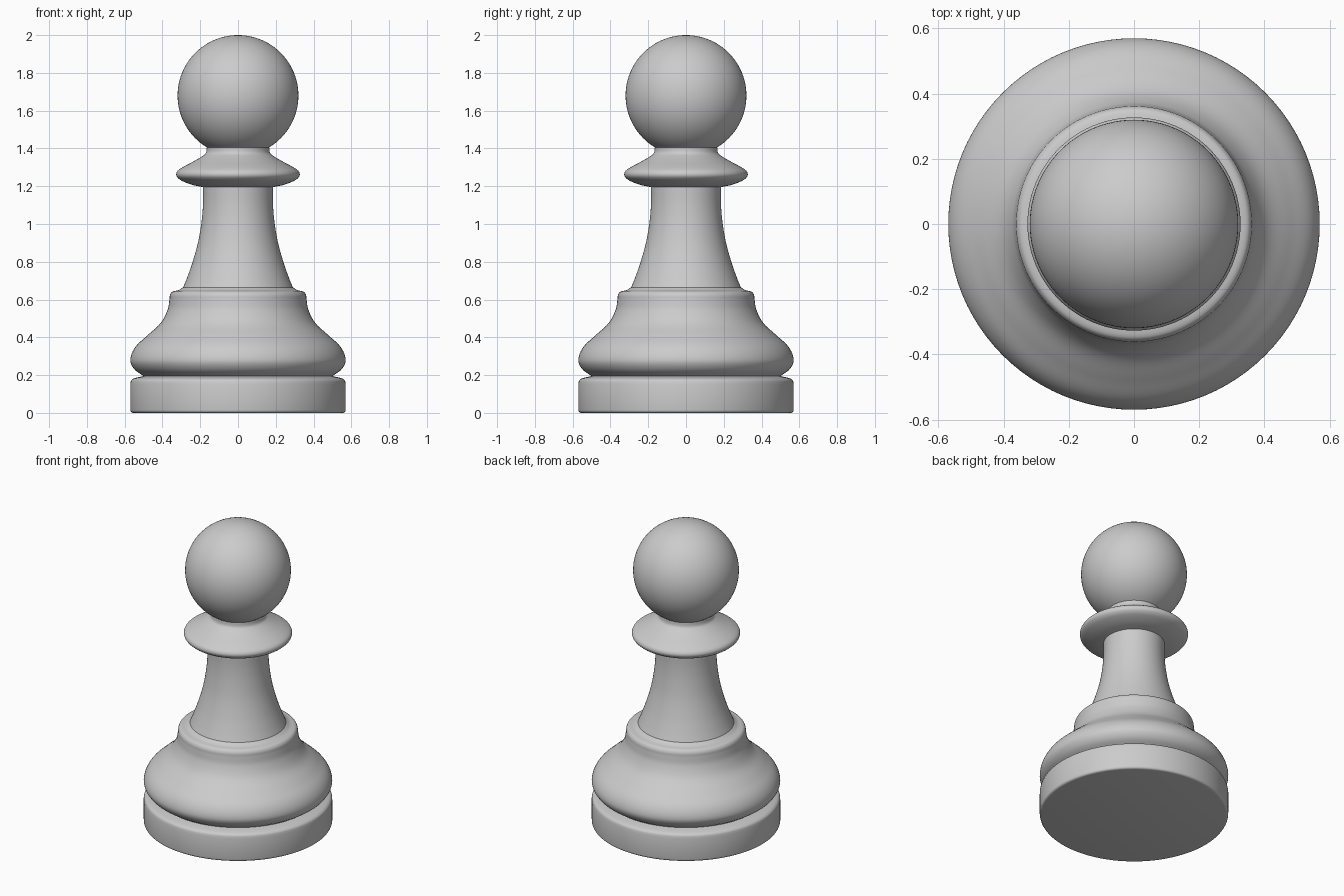
import bpy, bmesh
from math import sin, cos, pi, radians
from mathutils import Vector
from mathutils.geometry import interpolate_bezier

if "Cube" in bpy.data.objects:
    bpy.data.objects.remove(bpy.data.objects["Cube"])

SEGMENTS = 96


def smooth_profile(points, steps=6):
    """Smooth curve through (radius, height) points."""
    p = [Vector((r, 0, z)) for r, z in points]
    last = len(p) - 1
    tangents = [(p[min(i + 1, last)] - p[max(i - 1, 0)]).normalized()
                for i in range(last + 1)]
    out = [p[0]]
    for i in range(last):
        reach = (p[i + 1] - p[i]).length / 3
        out += interpolate_bezier(p[i], p[i] + tangents[i] * reach,
                                  p[i + 1] - tangents[i + 1] * reach,
                                  p[i + 1], steps + 1)[1:]
    return [(v.x, v.z) for v in out]


def lathe(name, profile):
    """Turn a bottom-to-top profile about z; zero radius closes to a pole."""
    bm = bmesh.new()
    rings = []
    for r, z in profile:
        if r < 1e-5:
            rings.append([bm.verts.new((0, 0, z))] * SEGMENTS)
        else:
            rings.append([bm.verts.new((r * cos(2 * pi * k / SEGMENTS),
                                        r * sin(2 * pi * k / SEGMENTS), z))
                          for k in range(SEGMENTS)])
    for low, high in zip(rings, rings[1:]):
        for k in range(SEGMENTS):
            n = (k + 1) % SEGMENTS
            corners = (low[k], low[n], high[n], high[k])
            bm.faces.new(list(dict.fromkeys(corners)))
    mesh = bpy.data.meshes.new(name)
    bm.to_mesh(mesh)
    bm.free()
    obj = bpy.data.objects.new(name, mesh)
    bpy.context.collection.objects.link(obj)
    bpy.context.view_layer.objects.active = obj
    bpy.ops.object.select_all(action='DESELECT')
    obj.select_set(True)
    bpy.ops.object.shade_smooth_by_angle(angle=radians(40))
    return obj


# Base disc with softened rims
lower_rim = [(0.57 - 0.015 * (1 - sin(a)), 0.015 * (1 - cos(a)))
             for a in (i * pi / 8 for i in range(5))]
upper_rim = smooth_profile([(0.57, 0.155), (0.565, 0.172), (0.55, 0.183), (0.50, 0.195)])
lathe("base_disc", [(0, 0)] + lower_rim + upper_rim)

# Bell-shaped body with the ledge under the stem
lathe("bell_body", smooth_profile([
    (0.50, 0.195), (0.55, 0.232), (0.57, 0.28), (0.545, 0.347), (0.48, 0.41),
    (0.41, 0.475), (0.373, 0.545), (0.363, 0.60), (0.36, 0.625),
    (0.348, 0.641), (0.315, 0.65), (0.29, 0.665)]))

# Tapering stem
lathe("stem", smooth_profile([
    (0.29, 0.665), (0.27, 0.715), (0.24, 0.80), (0.21, 0.91),
    (0.192, 1.02), (0.185, 1.11), (0.185, 1.195)]))

# Flared collar and neck
lathe("collar", smooth_profile([
    (0.185, 1.195), (0.245, 1.208), (0.30, 1.230), (0.322, 1.248),
    (0.327, 1.265), (0.318, 1.283), (0.285, 1.305), (0.235, 1.332),
    (0.185, 1.362), (0.169, 1.378), (0.165, 1.406)]))

# Ball head, open where it meets the neck
start = -1.029
head = [(0.32 * cos(a), 1.68 + 0.32 * sin(a))
        for a in (start + (pi / 2 - start) * i / 40 for i in range(41))]
lathe("ball_head", head)
